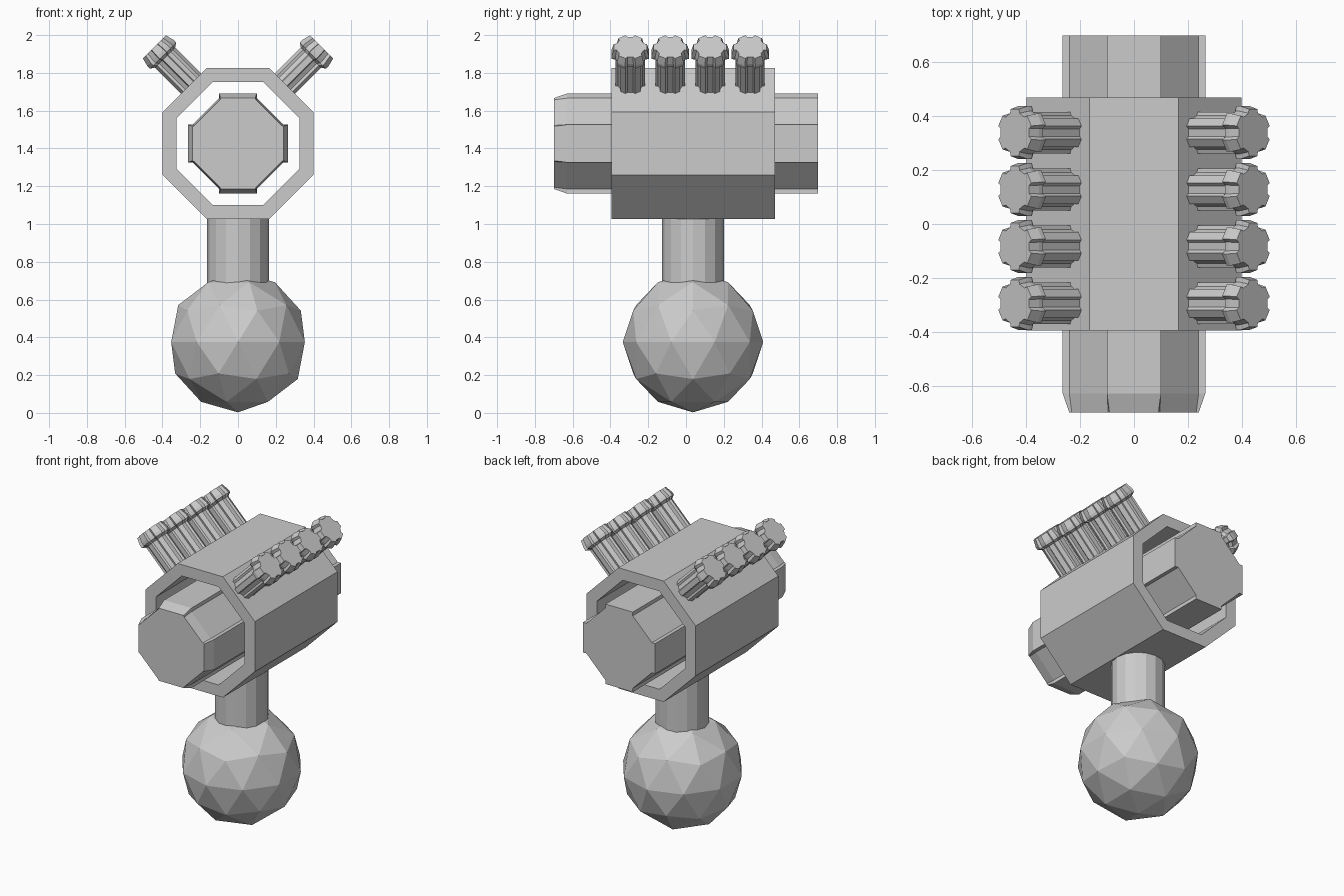
import bpy, bmesh
from math import pi, sin, cos, radians, sqrt
from mathutils import Vector

if "Cube" in bpy.data.objects:
    bpy.data.objects.remove(bpy.data.objects["Cube"])

CZ = 1.426          # height of the barrel axis
Y_POST = 0.037      # depth of the ball and post


def finish(bm, name):
    bmesh.ops.recalc_face_normals(bm, faces=bm.faces)
    mesh = bpy.data.meshes.new(name)
    bm.to_mesh(mesh)
    bm.free()
    obj = bpy.data.objects.new(name, mesh)
    bpy.context.collection.objects.link(obj)
    return obj


def lobed(n, lobe_angle, lobe_r, base_angle, base_r, turn=0.0):
    """Ring of n raised ribs joined by lower flats, as 2D points."""
    pts = []
    for i in range(n):
        c = i * 2 * pi / n + turn
        for a, r in ((-base_angle, base_r), (-lobe_angle, lobe_r),
                     (lobe_angle, lobe_r), (base_angle, base_r)):
            t = c + radians(a)
            pts.append((r * cos(t), r * sin(t)))
    return pts


def octagon(apothem):
    r = apothem / cos(pi / 8)
    return [(r * cos(pi / 8 + i * pi / 4), r * sin(pi / 8 + i * pi / 4)) for i in range(8)]


def loft(name, origin, axis, side, sections, loop=False):
    """Skin (distance, ring) sections along an axis; cap ends or close into a tube."""
    bm = bmesh.new()
    axis, side = Vector(axis).normalized(), Vector(side)
    up = axis.cross(side)
    rings = [[bm.verts.new(Vector(origin) + axis * d + side * x + up * y) for x, y in pts]
             for d, pts in sections]
    pairs = list(zip(rings, rings[1:]))
    if loop:
        pairs.append((rings[-1], rings[0]))
    for a, b in pairs:
        for i in range(len(a)):
            j = (i + 1) % len(a)
            bm.faces.new((a[i], a[j], b[j], b[i]))
    if not loop:
        bm.faces.new(rings[0])
        bm.faces.new(rings[-1])
    return finish(bm, name)


# Ball base
bm = bmesh.new()
bmesh.ops.create_icosphere(bm, subdivisions=2, radius=0.372)
bmesh.ops.translate(bm, verts=bm.verts, vec=(0, Y_POST, 0.375))
finish(bm, "ball_base")

# Post between ball and housing
bm = bmesh.new()
bmesh.ops.create_cone(bm, cap_ends=True, segments=16, radius1=0.163, radius2=0.163, depth=0.43)
bmesh.ops.translate(bm, verts=bm.verts, vec=(0, Y_POST, 0.825))
finish(bm, "post")

# Open octagonal housing
outer, inner = octagon(0.4), octagon(0.325)
loft("housing", (0, 0, CZ), (0, 1, 0), (1, 0, 0),
     [(-0.395, outer), (0.47, outer), (0.47, inner), (-0.395, inner)], loop=True)

# Ribbed octagonal core with a tapered front end
full = lobed(4, 20.7, 0.283, 22.5, 0.26)
tip = lobed(4, 20.7, 0.257, 22.5, 0.25)
loft("core", (0, 0, CZ), (0, 1, 0), (1, 0, 0), [(-0.7, tip), (-0.63, full), (0.7, full)])

# Two rows of four ribbed studs with flared heads
shaft = lobed(6, 12, 0.079, 18, 0.067)
flare = lobed(6, 14, 0.102, 19, 0.084)
crown = lobed(6, 14, 0.090, 19, 0.076)
for s, label in ((-1, "left"), (1, "right")):
    for i in range(4):
        loft(f"stud_{label}_{i + 1}", (0, -0.295 + 0.2115 * i, CZ + 0.069),
             (s, 0, 1), (0, 1, 0),
             [(d - 0.049, ring) for d, ring in
              ((0.36, shaft), (0.595, shaft), (0.61, flare), (0.63, flare), (0.675, crown))])
